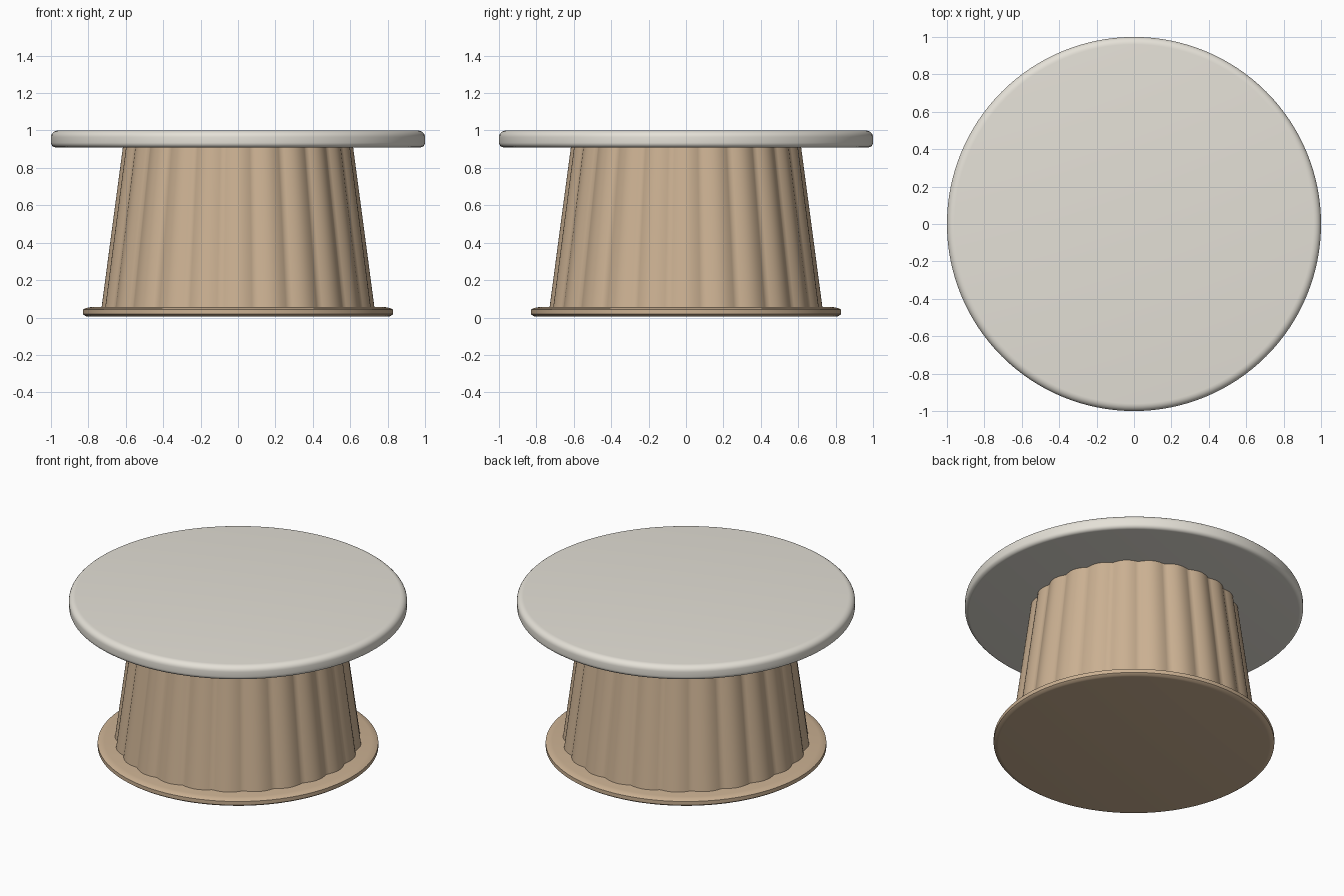
import bpy, bmesh
from math import pi, cos, sin, radians

if "Cube" in bpy.data.objects:
    bpy.data.objects.remove(bpy.data.objects["Cube"])


def material(name, color):
    m = bpy.data.materials.new(name)
    m.diffuse_color = (*color, 1)
    m.use_nodes = True
    m.node_tree.nodes["Principled BSDF"].inputs["Base Color"].default_value = m.diffuse_color
    return m


stone = material("pale_stone", (0.78, 0.75, 0.68))
wood = material("warm_wood", (0.60, 0.44, 0.29))


def lathe(name, profile, segments, mat, flute=lambda a: 0.0, angle=35):
    """Closed solid turned around z from (radius, height) points, bottom to top."""
    bm = bmesh.new()
    rings = []
    for r, z in profile:
        ring = []
        for i in range(segments):
            a = 2 * pi * i / segments
            rr = r - flute(a)
            ring.append(bm.verts.new((rr * cos(a), rr * sin(a), z)))
        rings.append(ring)
    for lo, hi in zip(rings, rings[1:]):
        for i in range(segments):
            j = (i + 1) % segments
            bm.faces.new((lo[i], lo[j], hi[j], hi[i]))
    bm.faces.new(rings[0][::-1])
    bm.faces.new(rings[-1])
    mesh = bpy.data.meshes.new(name)
    bm.to_mesh(mesh)
    bm.free()
    mesh.materials.append(mat)
    ob = bpy.data.objects.new(name, mesh)
    bpy.context.collection.objects.link(ob)
    bpy.ops.object.select_all(action='DESELECT')
    ob.select_set(True)
    bpy.context.view_layer.objects.active = ob
    bpy.ops.object.shade_smooth_by_angle(angle=radians(angle))
    return ob


# Base plate with a chamfered rim
lathe("base_plate", [(0.80, 0.005), (0.815, 0.007), (0.83, 0.018), (0.83, 0.042),
                     (0.815, 0.05), (0.79, 0.055)], 96, wood)

# Tapered column with 24 rounded flutes
lathe("fluted_column", [(0.73, 0.05), (0.673, 0.48), (0.615, 0.915)], 24 * 10, wood,
      flute=lambda a: 0.02 * (1 - abs(cos(12 * a))), angle=60)

# Round top with softened edges
edge = 0.03
lower = [(0.975 + 0.025 * sin(t), 0.935 - 0.025 * cos(t)) for t in (k * pi / 12 for k in range(7))]
upper = [(0.96 + 0.04 * cos(t), 0.965 + 0.035 * sin(t)) for t in (k * pi / 12 for k in range(7))]
lathe("table_top", lower + upper, 128, stone)
